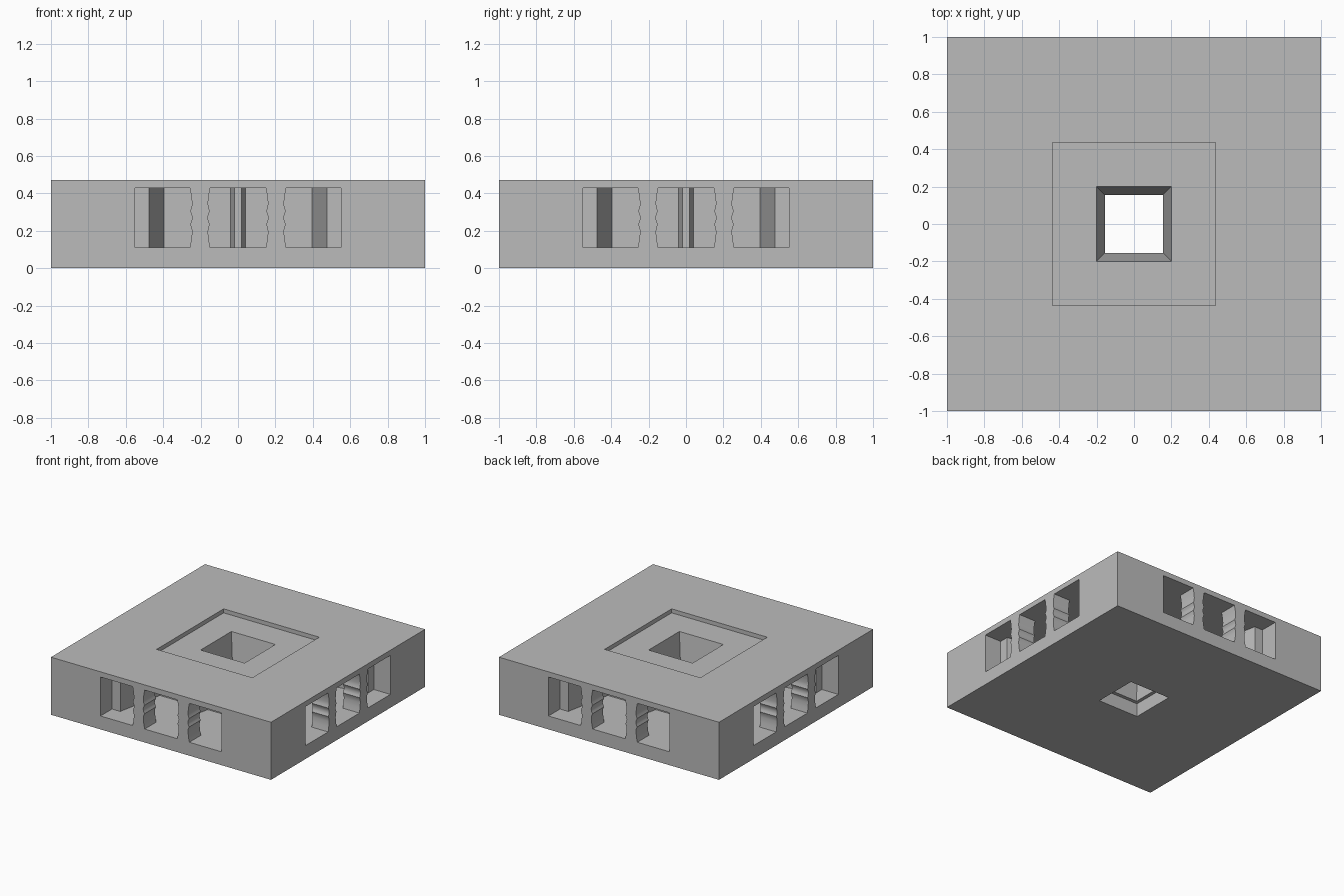
import bpy, bmesh, math
from mathutils import Matrix, Vector

cube = bpy.data.objects.get("Cube")
if cube:
    bpy.data.objects.remove(cube, do_unlink=True)

stone = bpy.data.materials.new("grey_stone")
stone.use_nodes = True
GREY = (0.5, 0.5, 0.5, 1)
stone.diffuse_color = GREY
stone.node_tree.nodes["Principled BSDF"].inputs["Base Color"].default_value = GREY

HEIGHT = 0.473
SILL, LINTEL = 0.11, 0.43
WALL = -0.85           # back of the outer wall
BACK = -0.45           # back of each chamber
quarter_turns = [Matrix.Rotation(i * math.pi / 2, 4, "Z") for i in range(4)]


def loft(bm, lower, upper, turn=Matrix()):
    """Closed solid between two matching outlines."""
    a = [bm.verts.new(turn @ Vector(p)) for p in lower]
    b = [bm.verts.new(turn @ Vector(p)) for p in upper]
    bm.faces.new(a[::-1])
    bm.faces.new(b)
    for i in range(len(a)):
        j = (i + 1) % len(a)
        bm.faces.new((a[i], a[j], b[j], b[i]))


def prism(bm, plan, z0, z1, turn=Matrix()):
    loft(bm, [(x, y, z0) for x, y in plan], [(x, y, z1) for x, y in plan], turn)


def square(h, z):
    return [(-h, -h, z), (h, -h, z), (h, h, z), (-h, h, z)]


def finish(name, bm):
    bmesh.ops.recalc_face_normals(bm, faces=bm.faces)
    mesh = bpy.data.meshes.new(name)
    bm.to_mesh(mesh)
    bm.free()
    mesh.materials.append(stone)
    obj = bpy.data.objects.new(name, mesh)
    bpy.context.collection.objects.link(obj)
    return obj


def cut(target, name, bm):
    cutter = finish(name, bm)
    cutter.hide_render = True
    mod = target.modifiers.new(name, "BOOLEAN")
    mod.operation = "DIFFERENCE"
    mod.solver = "EXACT"
    mod.object = cutter
    bpy.context.view_layer.objects.active = target
    bpy.ops.object.modifier_apply(modifier=mod.name)
    bpy.data.objects.remove(cutter, do_unlink=True)


# Main block
bm = bmesh.new()
loft(bm, square(1, 0), square(1, HEIGHT))
block = finish("block", bm)

# Top recess, tapered shaft and wider opening underneath
for name, h0, z0, h1, z1 in (
    ("recess_cutter", 0.435, 0.44, 0.435, 0.6),
    ("shaft_cutter", 0.155, 0.1, 0.2, 0.441),
    ("lower_opening_cutter", 0.185, -0.1, 0.185, SILL),
):
    bm = bmesh.new()
    loft(bm, square(h0, z0), square(h1, z1))
    cut(block, name, bm)

# One window slot with a tapered chamber and a rear rib on each side
chamber = [(-0.55, -1.1), (0.55, -1.1), (0.55, WALL), (0.475, WALL), (0.395, BACK),
           (0.04, BACK), (0.02, BACK - 0.1), (-0.02, BACK - 0.1), (-0.04, BACK),
           (-0.395, BACK), (-0.475, WALL), (-0.55, WALL)]
bm = bmesh.new()
for turn in quarter_turns:
    prism(bm, chamber, SILL, LINTEL, turn)
cut(block, "chamber_cutter", bm)

# Waisted pillars between the openings
half_profile = [(0.055, 0), (0.047, 0.04), (0.043, 0.08), (0.045, 0.105), (0.053, 0.125),
                (0.046, 0.14), (0.041, 0.16)]
half_profile += [(w, 0.32 - z) for w, z in half_profile[-2::-1]]
bm = bmesh.new()
for turn in quarter_turns:
    for cx in (-0.203, 0.203):
        outline = [(cx + w, SILL + z) for w, z in half_profile]
        outline += [(cx - w, SILL + z) for w, z in reversed(half_profile)]
        loft(bm, [(x, -1, z) for x, z in outline],
             [(x, WALL, z) for x, z in outline], turn)
pillars = finish("pillars", bm)
bpy.ops.object.select_all(action="DESELECT")
pillars.select_set(True)
bpy.context.view_layer.objects.active = pillars
bpy.ops.object.shade_smooth_by_angle(angle=math.radians(35))
